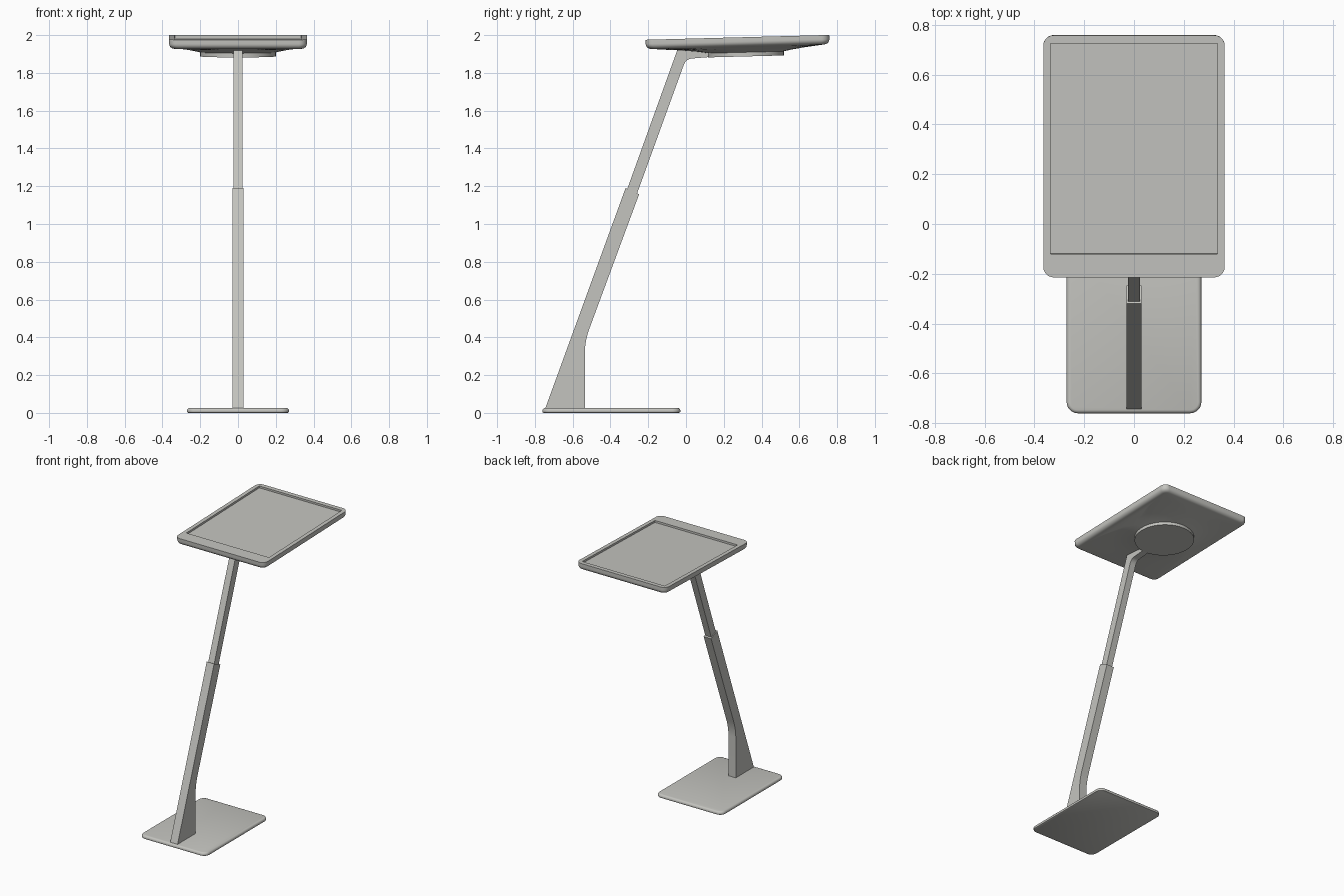
import bpy
import bmesh
import math

cube = bpy.data.objects.get("Cube")
if cube:
    bpy.data.objects.remove(cube, do_unlink=True)

grey = bpy.data.materials.new("warm grey")
grey.use_nodes = True
GREY = (0.55, 0.55, 0.52, 1)
grey.diffuse_color = GREY
grey.node_tree.nodes["Principled BSDF"].inputs["Base Color"].default_value = GREY


def finish(bm, name):
    bmesh.ops.recalc_face_normals(bm, faces=bm.faces)
    mesh = bpy.data.meshes.new(name)
    bm.to_mesh(mesh)
    bm.free()
    mesh.materials.append(grey)
    obj = bpy.data.objects.new(name, mesh)
    bpy.context.collection.objects.link(obj)
    bpy.ops.object.select_all(action='DESELECT')
    obj.select_set(True)
    bpy.context.view_layer.objects.active = obj
    bpy.ops.object.shade_smooth_by_angle(angle=math.radians(32))
    return obj


def ring(bm, hx, hy, r, cy, z, steps=12):
    """Rounded rectangle of vertices; a circle when hx = hy = r."""
    verts = []
    for q, (sx, sy) in enumerate([(1, 1), (-1, 1), (-1, -1), (1, -1)]):
        for i in range(steps + 1):
            a = math.pi / 2 * (q + i / steps)
            # tiny straight piece keeps circle quadrants from collapsing
            x = sx * (hx - r + 0.0005) + r * math.cos(a)
            y = sy * (hy - r + 0.0005) + r * math.sin(a)
            verts.append(bm.verts.new((x, cy + y, z)))
    return verts


def loft(name, sections):
    bm = bmesh.new()
    rings = [ring(bm, *s) for s in sections]
    for a, b in zip(rings, rings[1:]):
        n = len(a)
        for i in range(n):
            j = (i + 1) % n
            bm.faces.new((a[i], a[j], b[j], b[i]))
    bm.faces.new(rings[0])
    bm.faces.new(rings[-1])
    return finish(bm, name)


def fillet(p0, p1, p2, steps=8):
    """Curved corner from p0 to p2, pulled towards p1."""
    return [tuple((1 - t) ** 2 * a + 2 * t * (1 - t) * b + t * t * c
                  for a, b, c in zip(p0, p1, p2))
            for t in (i / steps for i in range(steps + 1))]


def side_profile(name, points, half_width):
    bm = bmesh.new()
    face = bm.faces.new([bm.verts.new((-half_width, y, z)) for y, z in points])
    out = bmesh.ops.extrude_face_region(bm, geom=[face])
    moved = [v for v in out["geom"] if isinstance(v, bmesh.types.BMVert)]
    bmesh.ops.translate(bm, verts=moved, vec=(2 * half_width, 0, 0))
    return finish(bm, name)


# Base plate with softened edges
BASE_Y = -0.395
loft("base_plate", [(0.27 - i, 0.365 - i, 0.045 - i, BASE_Y, z) for i, z in
                    [(0.008, 0), (0.002, 0.003), (0, 0.008), (0, 0.014),
                     (0.003, 0.02), (0.007, 0.024), (0.013, 0.026)]])

# Lower arm, flared into a foot
side_profile("lower_arm",
             [(-0.745, 0.024), (-0.32, 1.19), (-0.248, 1.158)]
             + fillet((-0.51, 0.45), (-0.535, 0.385), (-0.535, 0.32))
             + [(-0.535, 0.024)], 0.03)

# Slimmer upper arm bending into the neck
side_profile("upper_arm",
             [(-0.331, 1.13), (-0.041, 1.935), (0.16, 1.935), (0.16, 1.887)]
             + fillet((0.03, 1.876), (0.0, 1.873), (-0.012, 1.842))
             + [(-0.276, 1.115)], 0.024)

# Head: recessed panel, rim, rounded sides, bulged underside and round mount
HX, HY = 0.364, 0.486
sections = [(0.335, 0.4225, 0.002, 0.031, -0.014),
            (0.335, 0.4225, 0.002, 0.031, 0),
            (HX, HY, 0.042, 0, 0)]
for i in range(7):
    a = math.pi / 2 * i / 6
    inset = 0.028 * (1 - math.cos(a))
    sections.append((HX - inset, HY - inset, 0.042 - inset / 2, 0,
                     -0.022 - 0.027 * math.sin(a)))
sections += [(0.315, 0.41, 0.18, 0.01, -0.054),
             (0.28, 0.32, 0.25, 0.03, -0.062),
             (0.24, 0.25, 0.24, 0.04, -0.071),
             (0.2, 0.2, 0.2, 0.043, -0.080),
             (0.2, 0.2, 0.2, 0.043, -0.102)]
head = loft("tablet_head", sections)
head.location = (0, 0.272, 1.988)
head.rotation_euler = (math.radians(1.5), 0, 0)
